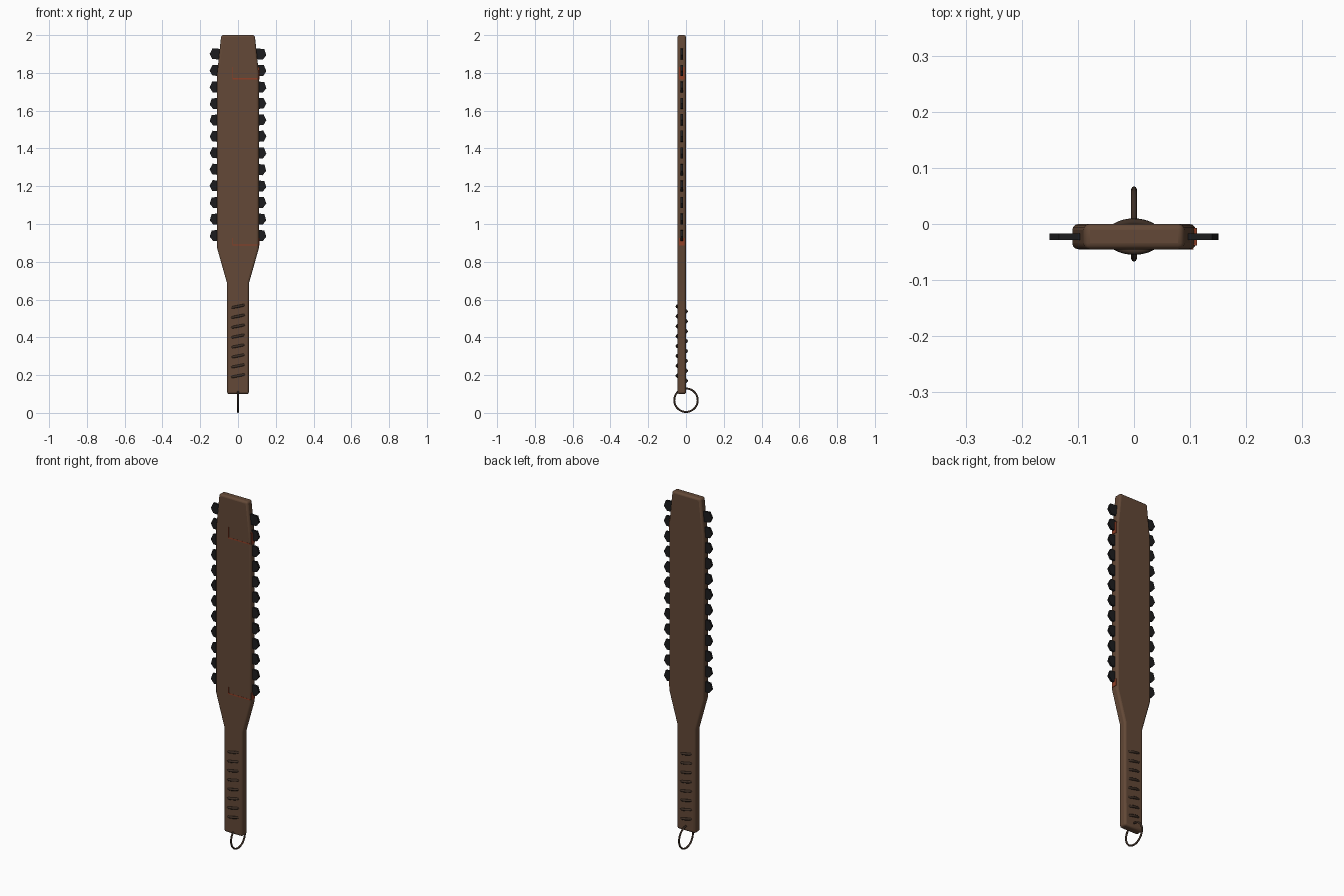
import bpy, bmesh, math, random
from mathutils import Matrix, Vector

if "Cube" in bpy.data.objects:
    bpy.data.objects.remove(bpy.data.objects["Cube"])
random.seed(4)
YC = -0.0225          # middle of the blade thickness

def material(name, rgb):
    m = bpy.data.materials.new(name)
    m.diffuse_color = (*rgb, 1)
    m.use_nodes = True
    m.node_tree.nodes["Principled BSDF"].inputs["Base Color"].default_value = m.diffuse_color
    return m

WOOD = material("brown wood", (0.125, 0.066, 0.038))
STONE = material("black stone", (0.012, 0.012, 0.013))
CORD = material("dark cord", (0.05, 0.03, 0.02))
RED = material("red binding", (0.28, 0.05, 0.02))

def finish(name, bm, mat):
    bmesh.ops.recalc_face_normals(bm, faces=bm.faces)
    me = bpy.data.meshes.new(name)
    bm.to_mesh(me)
    bm.free()
    me.materials.append(mat)
    ob = bpy.data.objects.new(name, me)
    bpy.context.collection.objects.link(ob)
    return ob

def plate(bm, pts, y0, y1):
    """Extrude an x-z outline from y0 to y1."""
    f = bm.faces.new([bm.verts.new((x, y0, z)) for x, z in pts])
    r = bmesh.ops.extrude_face_region(bm, geom=[f])
    vs = [g for g in r["geom"] if isinstance(g, bmesh.types.BMVert)]
    bmesh.ops.translate(bm, verts=vs, vec=(0, y1 - y0, 0))

def box(bm, x0, x1, y0, y1, z0, z1):
    plate(bm, [(x0, z0), (x1, z0), (x1, z1), (x0, z1)], y0, y1)

def tube(name, pts, radius, cyclic, mat):
    cu = bpy.data.curves.new(name, "CURVE")
    cu.dimensions = "3D"
    cu.bevel_depth = radius
    cu.bevel_resolution = 2
    cu.use_fill_caps = True
    sp = cu.splines.new("POLY")
    sp.points.add(len(pts) - 1)
    for p, co in zip(sp.points, pts):
        p.co = (*co, 1)
    sp.use_cyclic_u = cyclic
    cu.materials.append(mat)
    ob = bpy.data.objects.new(name, cu)
    bpy.context.collection.objects.link(ob)

# Paddle body with handle, flare and tapered tip
half = [(0.058, 0.10), (0.059, 0.69), (0.110, 0.87), (0.110, 1.80), (0.089, 2.0)]
bm = bmesh.new()
plate(bm, half + [(-x, z) for x, z in reversed(half)], -0.045, 0)
body = finish("paddle_body", bm, WOOD)
bev = body.modifiers.new("round edges", "BEVEL")
bev.width = 0.011
bev.segments = 3
bev.limit_method = "ANGLE"
bev.angle_limit = math.radians(40)
bpy.context.view_layer.objects.active = body
body.select_set(True)
bpy.ops.object.shade_smooth_by_angle(angle=math.radians(35))

# Stone blades along both edges, slightly irregular
outline = [(0.085, -0.028), (0.132, -0.029), (0.149, -0.004), (0.136, 0.028), (0.085, 0.028)]
for side, name in ((1, "right_blades"), (-1, "left_blades")):
    bm = bmesh.new()
    for i in range(12):
        zc = 0.94 + i * 0.0873
        rot = Matrix.Rotation(random.uniform(-0.14, 0.14), 2)
        pts = []
        for x, z in outline:
            v = rot @ Vector((x - 0.11, z))
            pts.append((side * (v.x + 0.111), zc + v.y))
        plate(bm, pts, YC - 0.006, YC + 0.006)
    finish(name, bm, STONE)

# Spiral grip cord, showing on the front and back of the handle
turns, steps = 8, 32
wrap = []
for i in range(turns * steps + 1):
    a = 2 * math.pi * i / steps
    wrap.append((0.044 * math.cos(a), YC + 0.0255 * math.sin(a), 0.157 + 0.0525 * i / steps))
tube("grip_cord", wrap, 0.007, False, CORD)

# Wrist loop at the handle end
loop = [(0, 0.062 * math.cos(k * math.pi / 24), 0.067 + 0.062 * math.sin(k * math.pi / 24))
        for k in range(48)]
tube("wrist_loop", loop, 0.005, True, CORD)

# Red bindings: a block at the right edge and thin lines on the front
bm = bmesh.new()
for z0, z1 in ((1.765, 1.83), (0.885, 0.925)):
    box(bm, 0.08, 0.1125, -0.038, -0.007, z0, z1)
    box(bm, -0.03, 0.106, -0.0456, -0.044, z0, z0 + 0.007)
    box(bm, -0.03, -0.026, -0.0456, -0.044, z0, z1)
finish("red_bindings", bm, RED)
